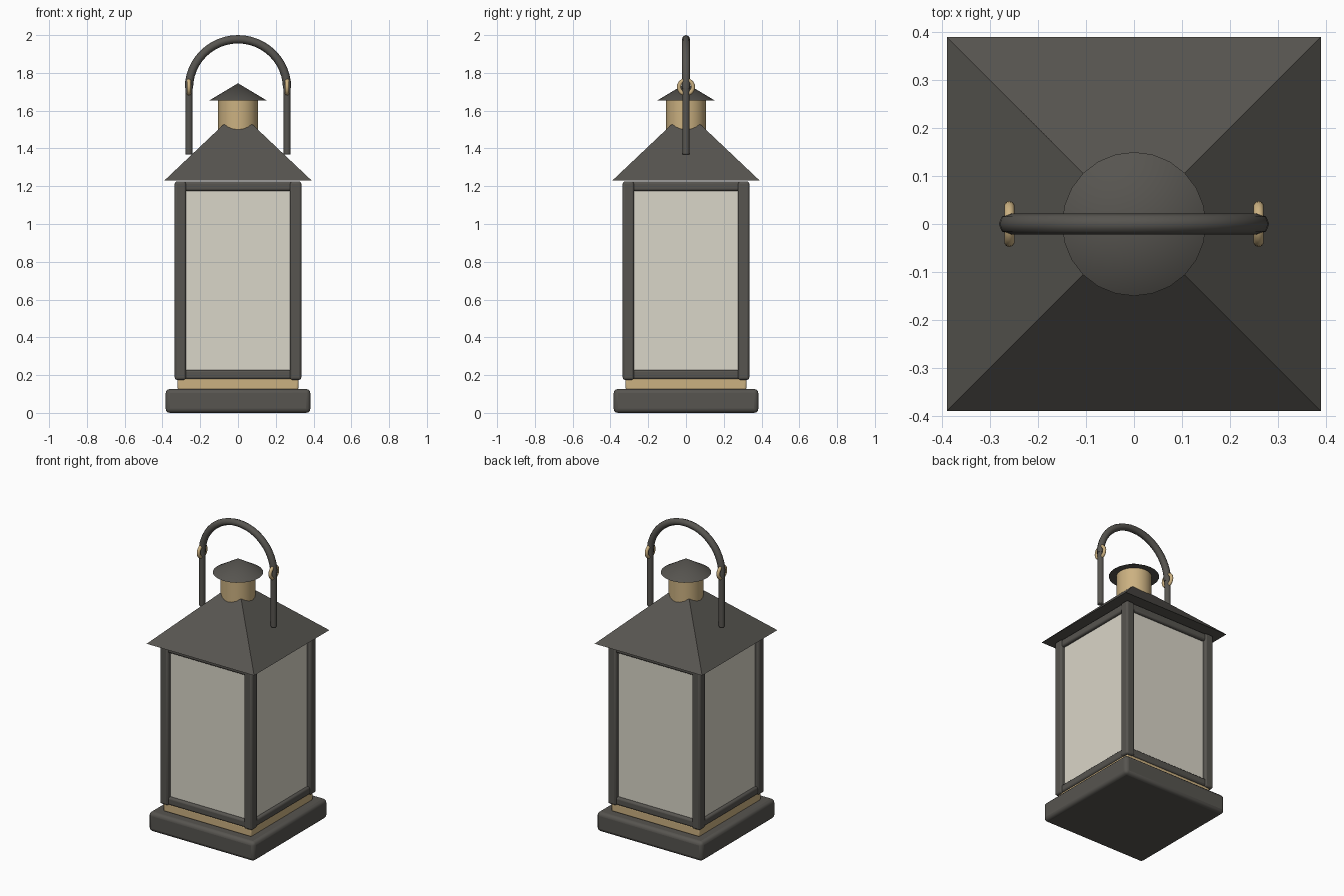
import bpy, bmesh
from math import pi, cos, sin, radians

if "Cube" in bpy.data.objects:
    bpy.data.objects.remove(bpy.data.objects["Cube"])


def material(name, rgb):
    m = bpy.data.materials.new(name)
    m.diffuse_color = (*rgb, 1)
    m.use_nodes = True
    m.node_tree.nodes["Principled BSDF"].inputs["Base Color"].default_value = m.diffuse_color
    return m


IRON = material("dark_iron", (0.095, 0.09, 0.08))
BRASS = material("brass", (0.6, 0.44, 0.22))
GLASS = material("frosted_glass", (0.70, 0.67, 0.58))


def finish(name, mat, smooth=True):
    o = bpy.context.object
    o.name = name
    o.data.materials.append(mat)
    if smooth:
        bpy.ops.object.shade_smooth_by_angle(angle=radians(40))
    return o


def box(name, mat, center, size, bevel=0.0):
    bpy.ops.mesh.primitive_cube_add(size=1, location=center)
    o = bpy.context.object
    o.scale = size
    bpy.ops.object.transform_apply(location=False, rotation=False, scale=True)
    if bevel:
        mod = o.modifiers.new("soft_edges", 'BEVEL')
        mod.width, mod.segments = bevel, 3
    return finish(name, mat, bevel > 0)


def rod(name, mat, radius, z0, z1, x=0.0, sides=12, bevel=0.0):
    bpy.ops.mesh.primitive_cylinder_add(vertices=sides, radius=radius, depth=z1 - z0,
                                        location=(x, 0, (z0 + z1) / 2))
    if bevel:
        mod = bpy.context.object.modifiers.new("soft_edges", 'BEVEL')
        mod.width, mod.segments = bevel, 2
    return finish(name, mat)


# Base and brass trim
box("base", IRON, (0, 0, 0.063), (0.766, 0.766, 0.126), 0.022)
box("brass_trim", BRASS, (0, 0, 0.153), (0.64, 0.64, 0.06), 0.01)

# Corner posts
for sx in (-1, 1):
    for sy in (-1, 1):
        box("corner_post", IRON, (sx * 0.305, sy * 0.305, 0.7), (0.06, 0.06, 1.05), 0.012)

# Rails and glass on each of the four sides
for i in range(4):
    a = i * pi / 2
    parts = [box("lower_rail", IRON, (0, 0, 0.203), (0.58, 0.05, 0.05), 0.012),
             box("upper_rail", IRON, (0, 0, 1.2), (0.58, 0.05, 0.05), 0.012),
             box("glass_pane", GLASS, (0, 0, 0.7), (0.57, 0.012, 0.98))]
    for p in parts:
        p.rotation_euler.z = a
        p.location.x, p.location.y = 0.303 * sin(a), -0.303 * cos(a)

# Four-sided roof
bpy.ops.mesh.primitive_cone_add(vertices=4, radius1=0.39 * 2 ** 0.5, radius2=0.07 * 2 ** 0.5,
                                depth=0.303, location=(0, 0, 1.23 + 0.1515),
                                rotation=(0, 0, pi / 4))
finish("roof", IRON, False)

# Chimney and its cap
rod("chimney", BRASS, 0.105, 1.45, 1.665, sides=24)
bpy.ops.mesh.primitive_cone_add(vertices=24, radius1=0.15, radius2=0, depth=0.09,
                                location=(0, 0, 1.70))
finish("chimney_cap", IRON)

# Handle uprights and pivot rings
for s in (-1, 1):
    rod("handle_upright", IRON, 0.019, 1.367, 1.725, x=s * 0.26, bevel=0.005)
    bpy.ops.mesh.primitive_torus_add(major_segments=24, minor_segments=10, major_radius=0.037,
                                     minor_radius=0.011, location=(s * 0.26, 0, 1.725),
                                     rotation=(0, pi / 2, 0))
    finish("pivot_ring", BRASS)

# Arched handle
curve = bpy.data.curves.new("handle_arch", 'CURVE')
curve.dimensions = '3D'
curve.bevel_depth = 0.022
curve.bevel_resolution = 2
curve.use_fill_caps = True
N = 24
spline = curve.splines.new('POLY')
spline.points.add(N)
for i, p in enumerate(spline.points):
    t = pi * i / N
    p.co = (0.26 * cos(t), 0, 1.718 + 0.26 * sin(t), 1)
curve.materials.append(IRON)
bpy.context.collection.objects.link(bpy.data.objects.new("handle_arch", curve))
